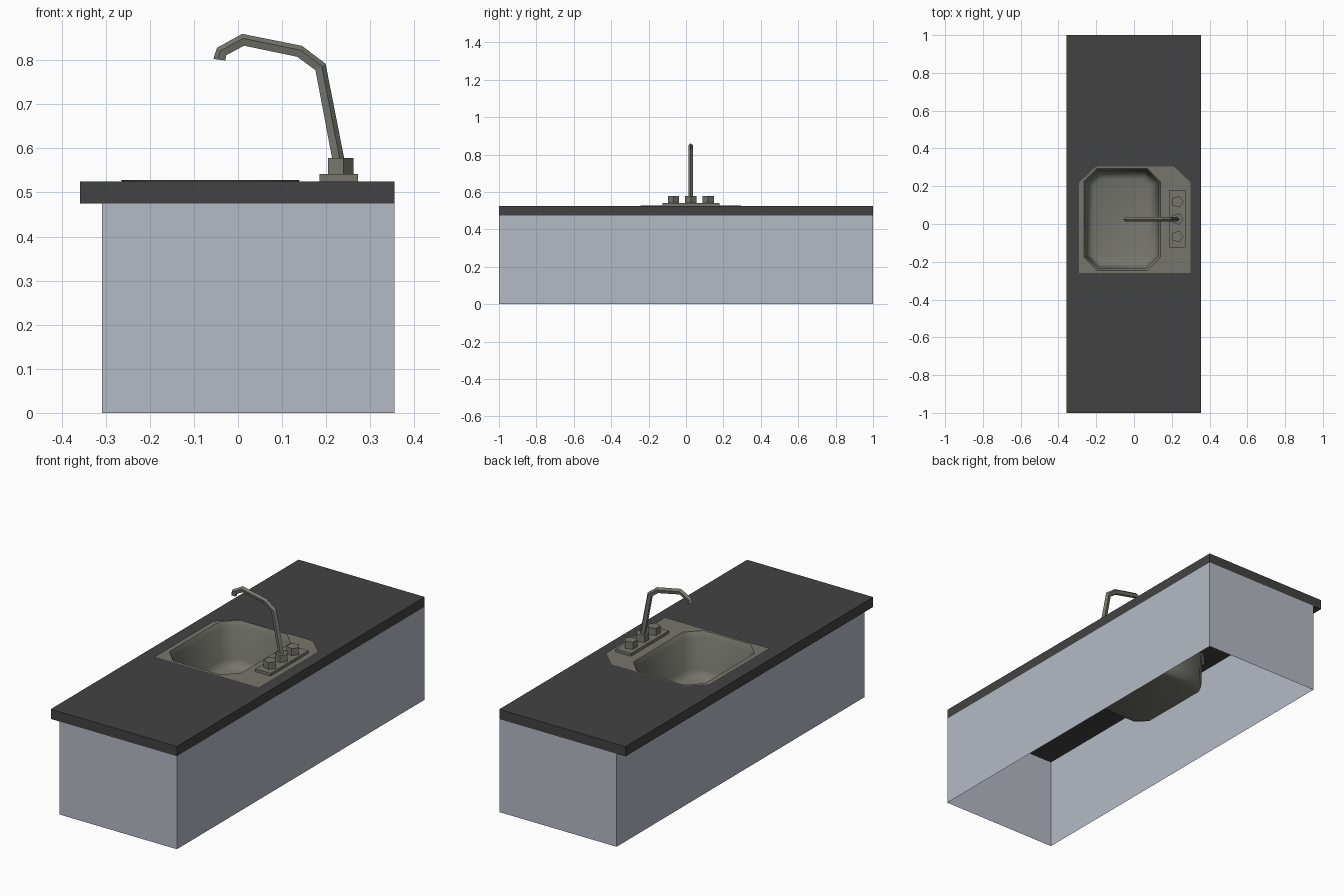
import bpy, bmesh, math
from mathutils import Vector

if "Cube" in bpy.data.objects:
    bpy.data.objects.remove(bpy.data.objects["Cube"])


def material(name, rgb):
    m = bpy.data.materials.new(name)
    m.diffuse_color = (*rgb, 1)
    m.use_nodes = True
    m.node_tree.nodes["Principled BSDF"].inputs["Base Color"].default_value = m.diffuse_color
    return m


DARK = material("dark_worktop", (0.055, 0.055, 0.055))
PANEL = material("pale_blue_grey", (0.46, 0.49, 0.55))
STEEL = material("warm_grey_metal", (0.18, 0.18, 0.155))


def finish(name, bm, mat, smooth=None):
    me = bpy.data.meshes.new(name)
    bm.to_mesh(me)
    bm.free()
    ob = bpy.data.objects.new(name, me)
    bpy.context.collection.objects.link(ob)
    me.materials.append(mat)
    if smooth:
        bpy.ops.object.select_all(action='DESELECT')
        ob.select_set(True)
        bpy.context.view_layer.objects.active = ob
        bpy.ops.object.shade_smooth_by_angle(angle=math.radians(smooth))
    return ob


def ring(bm, pts):
    return [bm.verts.new(p) for p in pts]


def loop_edges(bm, vs):
    return [bm.edges.new((vs[i], vs[(i + 1) % len(vs)])) for i in range(len(vs))]


def bridge(bm, a, b):
    n = len(a)
    for i in range(n):
        bm.faces.new((a[i], a[(i + 1) % n], b[(i + 1) % n], b[i]))


def rect(x0, x1, y0, y1, z):
    return [(x0, y0, z), (x1, y0, z), (x1, y1, z), (x0, y1, z)]


def octagon(inset, z):
    # outline of the basin opening, with cut corners
    x0, x1, y0, y1 = -0.265 + inset, 0.14 - inset, -0.245 + inset, 0.295 - inset
    c = 0.07 - 0.58 * inset
    return [(x0 + c, y0, z), (x1 - c, y0, z), (x1, y0 + c, z), (x1, y1 - c, z),
            (x1 - c, y1, z), (x0 + c, y1, z), (x0, y1 - c, z), (x0, y0 + c, z)]


def prism(name, pts, height, mat):
    bm = bmesh.new()
    a = ring(bm, pts)
    b = ring(bm, [Vector(p) + Vector((0, 0, height)) for p in pts])
    bridge(bm, a, b)
    bm.faces.new(a[::-1])
    bm.faces.new(b)
    return finish(name, bm, mat)


# cabinet: four walls, open below
bm = bmesh.new()
bridge(bm, ring(bm, rect(-0.308, 0.355, -1, 1, 0)), ring(bm, rect(-0.308, 0.355, -1, 1, 0.475)))
finish("cabinet_walls", bm, PANEL)

# worktop slab with a hole for the basin
bm = bmesh.new()
rings = {}
for z in (0.475, 0.525):
    outer, hole = ring(bm, rect(-0.358, 0.355, -1, 1, z)), ring(bm, octagon(0, z))
    edges = loop_edges(bm, outer) + loop_edges(bm, hole)
    bmesh.ops.triangle_fill(bm, edges=edges, use_beauty=True)
    rings[z] = (outer, hole)
for k in (0, 1):
    bridge(bm, rings[0.475][k], rings[0.525][k])
bmesh.ops.recalc_face_normals(bm, faces=bm.faces)
finish("worktop", bm, DARK)

# sink: flat rim plate, with the basin hanging from its opening
bm = bmesh.new()
z = 0.528
plate = ring(bm, [(-0.29, -0.26, z), (0.30, -0.26, z), (0.30, 0.22, z),
                  (0.21, 0.305, z), (-0.20, 0.305, z), (-0.29, 0.22, z)])
top = ring(bm, octagon(0, z))
bmesh.ops.triangle_fill(bm, edges=loop_edges(bm, plate) + loop_edges(bm, top), use_beauty=True)
for inset, depth in ((0.012, 0.505), (0.018, 0.34), (0.03, 0.31), (0.055, 0.30)):
    low = ring(bm, octagon(inset, depth))
    bridge(bm, low, top)
    top = low
bm.faces.new(top)
bmesh.ops.recalc_face_normals(bm, faces=bm.faces)
if sum(f.normal.z * f.calc_area() for f in bm.faces) < 0:
    bmesh.ops.reverse_faces(bm, faces=bm.faces)
finish("sink_basin", bm, STEEL, 50)

# tap base plate, two knobs and the spout collar
prism("tap_base", rect(0.185, 0.272, -0.125, 0.18, 0.525), 0.017, STEEL)
for name, y in (("front_knob", -0.067), ("spout_collar", 0.026), ("back_knob", 0.118)):
    pent = [(0.23 + 0.032 * math.cos(i * math.tau / 5),
             y + 0.032 * math.sin(i * math.tau / 5), 0.54) for i in range(5)]
    prism(name, pent, 0.038, STEEL)

# five-sided spout swept along a bent path in the xz plane
path = [Vector((x, 0.025, z)) for x, z in
        ((0.231, 0.55), (0.186, 0.784), (0.139, 0.819), (0.012, 0.845), (-0.036, 0.819), (-0.041, 0.801))]
bm = bmesh.new()
prev = None
for i, p in enumerate(path):
    d0 = (p - path[max(i - 1, 0)]).normalized()
    d1 = (path[min(i + 1, len(path) - 1)] - p).normalized()
    t = (d0 + d1).normalized()
    if i == len(path) - 1:
        t = Vector((-0.12, 0, -1)).normalized()
    out = Vector((t.z, 0, -t.x))
    cur = ring(bm, [p + out * 0.015 * math.cos(a) + Vector((0, 0.012 * math.sin(a), 0))
                    for a in (k * math.tau / 5 for k in range(5))])
    if prev:
        bridge(bm, prev, cur)
    else:
        bm.faces.new(cur[::-1])
    prev = cur
bm.faces.new(prev)
bmesh.ops.recalc_face_normals(bm, faces=bm.faces)
finish("spout", bm, STEEL)
